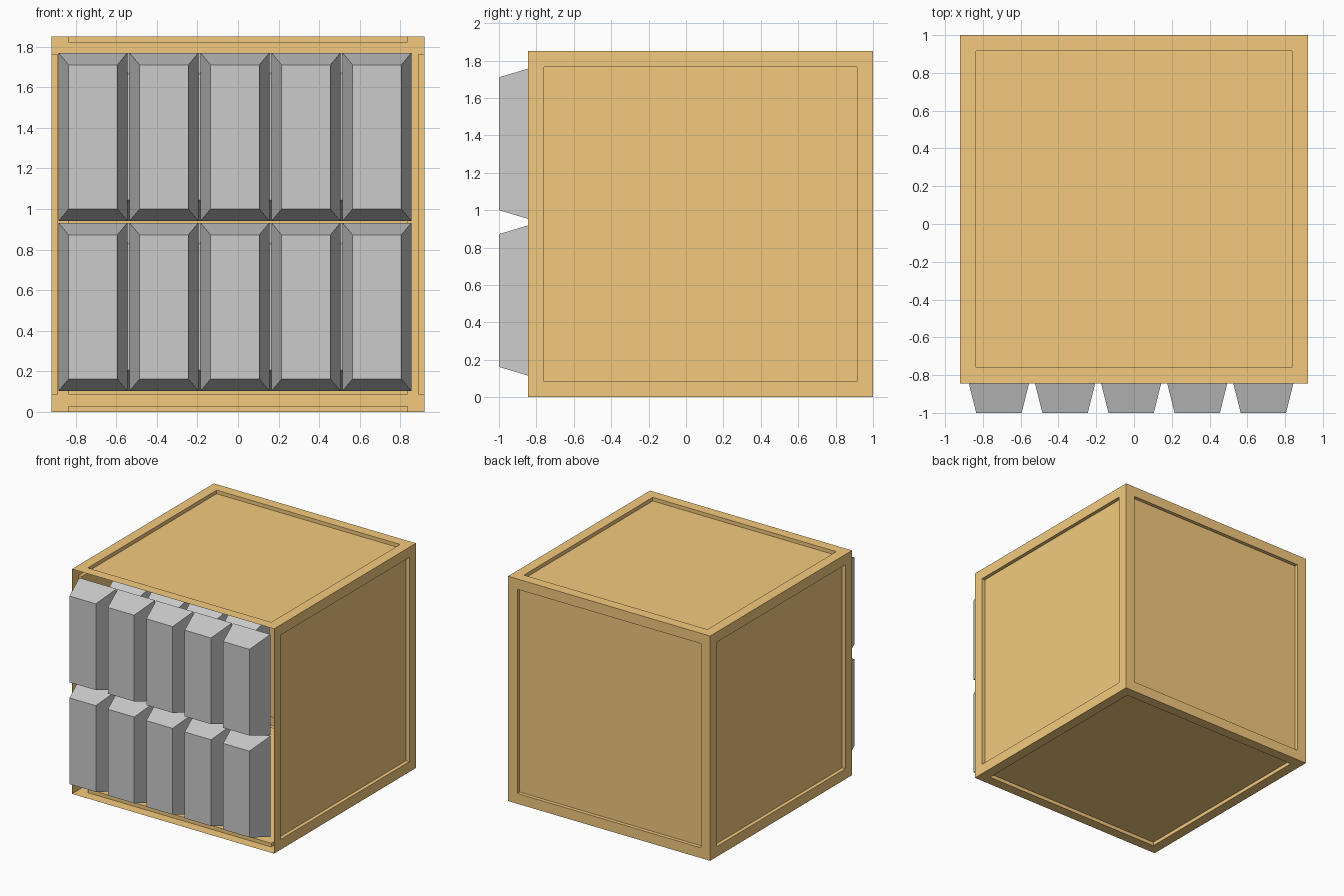
import bpy, bmesh
from mathutils import Matrix

if "Cube" in bpy.data.objects:
    bpy.data.objects.remove(bpy.data.objects["Cube"])


def finish(bm, name, mat=None):
    me = bpy.data.meshes.new(name)
    bm.to_mesh(me)
    bm.free()
    ob = bpy.data.objects.new(name, me)
    bpy.context.collection.objects.link(ob)
    if mat:
        me.materials.append(mat)
    return ob


def ingot(name, x, z, y_front, y_back, front, back):
    """Tapered block; front and back are (half width, half height)."""
    bm = bmesh.new()
    bmesh.ops.create_cube(bm, size=2)
    for v in bm.verts:
        near = v.co.y < 0
        hw, hh = front if near else back
        v.co = (x + v.co.x * hw, y_front if near else y_back, z + v.co.z * hh)
    finish(bm, name)


orange = bpy.data.materials.new("orange")
orange.diffuse_color = (0.9, 0.59, 0.21, 1)
orange.use_nodes = True
orange.node_tree.nodes["Principled BSDF"].inputs["Base Color"].default_value = orange.diffuse_color

# Thin-walled crate, open at the front, with a sunken panel on each side
bm = bmesh.new()
bmesh.ops.create_cube(bm, size=1, matrix=Matrix.Translation((0, 0.0775, 0.925))
                      @ Matrix.Diagonal((1.84, 1.845, 1.85, 1)))
bm.normal_update()
bmesh.ops.delete(bm, geom=[f for f in bm.faces if f.normal.y < -0.5], context='FACES_ONLY')
panels = list(bm.faces)
bmesh.ops.inset_individual(bm, faces=panels, thickness=0.12, depth=0)
for f in panels:
    n = f.normal.copy()
    ext = bmesh.ops.extrude_discrete_faces(bm, faces=[f])["faces"][0]
    rim = list(ext.edges)
    # sink the panel with a straight-sided step
    bmesh.ops.translate(bm, verts=ext.verts, vec=n * -0.03)
finish(bm, "crate", orange)

# Two layers of blocks, the rear layer staggered by half a step
for row, z in enumerate((0.517, 1.355)):
    for i in range(5):
        ingot(f"front_block_{row}_{i}", -0.715 + 0.35 * i, z, -1, -0.8,
              (0.12, 0.355), (0.17, 0.415))
    for i in range(4):
        ingot(f"rear_block_{row}_{i}", -0.54 + 0.35 * i, z, -0.8, -0.56,
              (0.12, 0.31), (0.17, 0.415))
